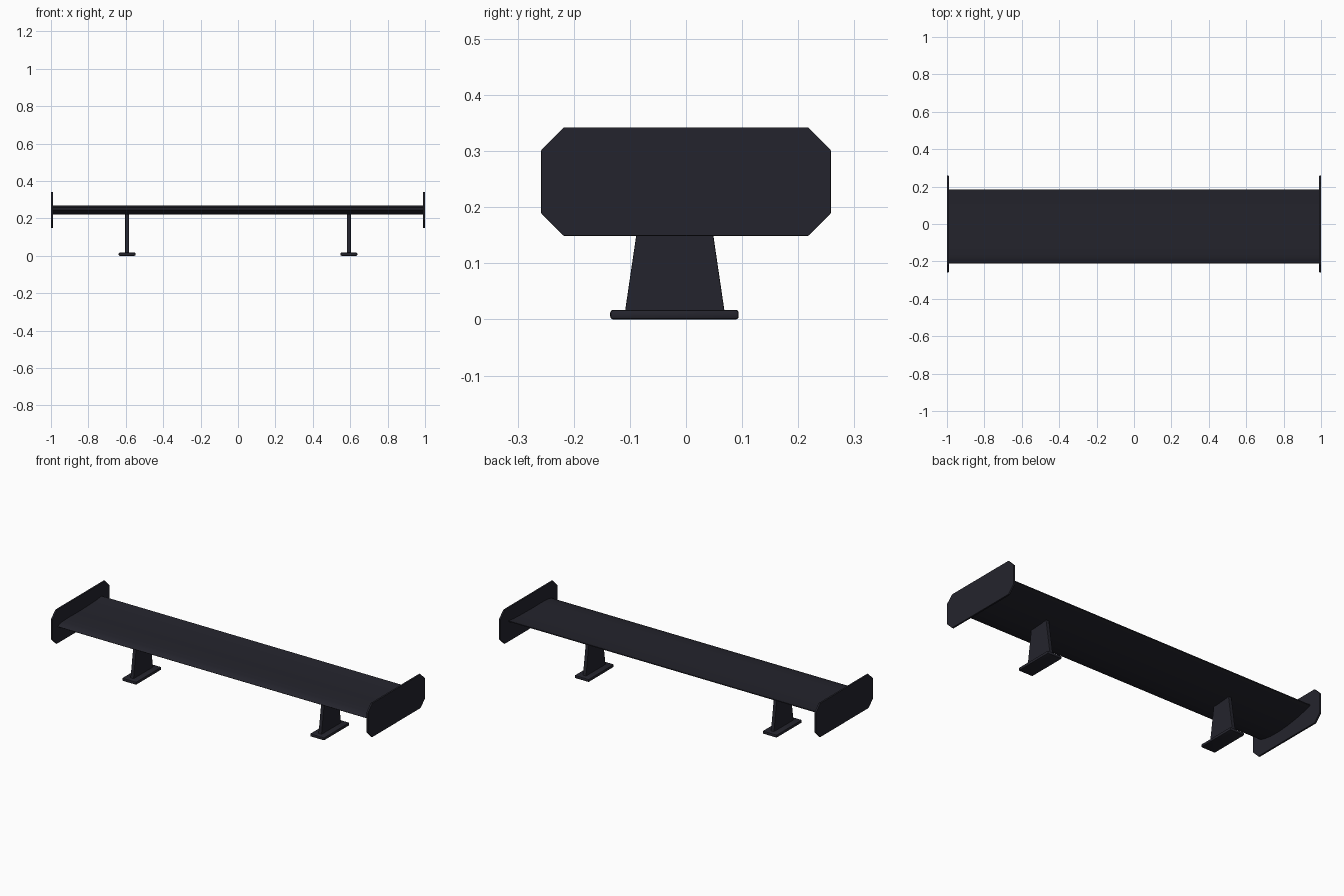
import bpy, bmesh

if "Cube" in bpy.data.objects:
    bpy.data.objects.remove(bpy.data.objects["Cube"])

paint = bpy.data.materials.new("dark_slate")
paint.diffuse_color = (0.0176, 0.0176, 0.026, 1)
paint.use_nodes = True
paint.node_tree.nodes["Principled BSDF"].inputs["Base Color"].default_value = paint.diffuse_color


def extrude_profile(name, pts, x0, x1, bevel=0.0, smooth=None):
    """Extrude a (y, z) outline along x from x0 to x1."""
    bm = bmesh.new()
    face = bm.faces.new([bm.verts.new((x0, y, z)) for y, z in pts])
    ext = bmesh.ops.extrude_face_region(bm, geom=[face])
    new = [v for v in ext["geom"] if isinstance(v, bmesh.types.BMVert)]
    bmesh.ops.translate(bm, verts=new, vec=(x1 - x0, 0, 0))
    if bevel:
        bmesh.ops.bevel(bm, geom=bm.edges[:], offset=bevel, segments=2,
                        profile=0.5, affect='EDGES')
    bmesh.ops.recalc_face_normals(bm, faces=bm.faces[:])
    mesh = bpy.data.meshes.new(name)
    bm.to_mesh(mesh)
    bm.free()
    mesh.materials.append(paint)
    obj = bpy.data.objects.new(name, mesh)
    bpy.context.collection.objects.link(obj)
    if smooth:
        bpy.ops.object.select_all(action='DESELECT')
        obj.select_set(True)
        bpy.context.view_layer.objects.active = obj
        bpy.ops.object.shade_smooth_by_angle(angle=smooth)
    return obj


# Wing blade: rounded belly, nose at the front, raised thin rear edge
top = [(-0.21, 0.244), (-0.20, 0.251), (-0.17, 0.257), (-0.11, 0.259),
       (-0.02, 0.258), (0.08, 0.260), (0.14, 0.263), (0.185, 0.268)]
belly = [(0.185, 0.263), (0.14, 0.250), (0.08, 0.236), (0.01, 0.225),
         (-0.06, 0.220), (-0.12, 0.221), (-0.17, 0.228), (-0.20, 0.237)]
extrude_profile("wing_blade", top + belly, -0.992, 0.992, smooth=0.6)

# Octagonal end plate outline
hy, z0, z1, c = 0.258, 0.149, 0.342, 0.04
plate = [(-hy, z0 + c), (-hy + c, z0), (hy - c, z0), (hy, z0 + c),
         (hy, z1 - c), (hy - c, z1), (-hy + c, z1), (-hy, z1 - c)]
# Tapered strut and its foot outline
strut = [(-0.109, 0.012), (0.069, 0.012), (0.036, 0.236), (-0.076, 0.236)]
foot = [(-0.135, 0), (0.094, 0), (0.094, 0.017), (-0.135, 0.017)]

for side, s in (("left", -1), ("right", 1)):
    extrude_profile(side + "_end_plate", plate, s * 0.99, s * 1.0, bevel=0.001)
    extrude_profile(side + "_strut", strut, s * 0.583, s * 0.603, bevel=0.002)
    extrude_profile(side + "_foot", foot, s * 0.548, s * 0.638, bevel=0.005, smooth=0.6)
